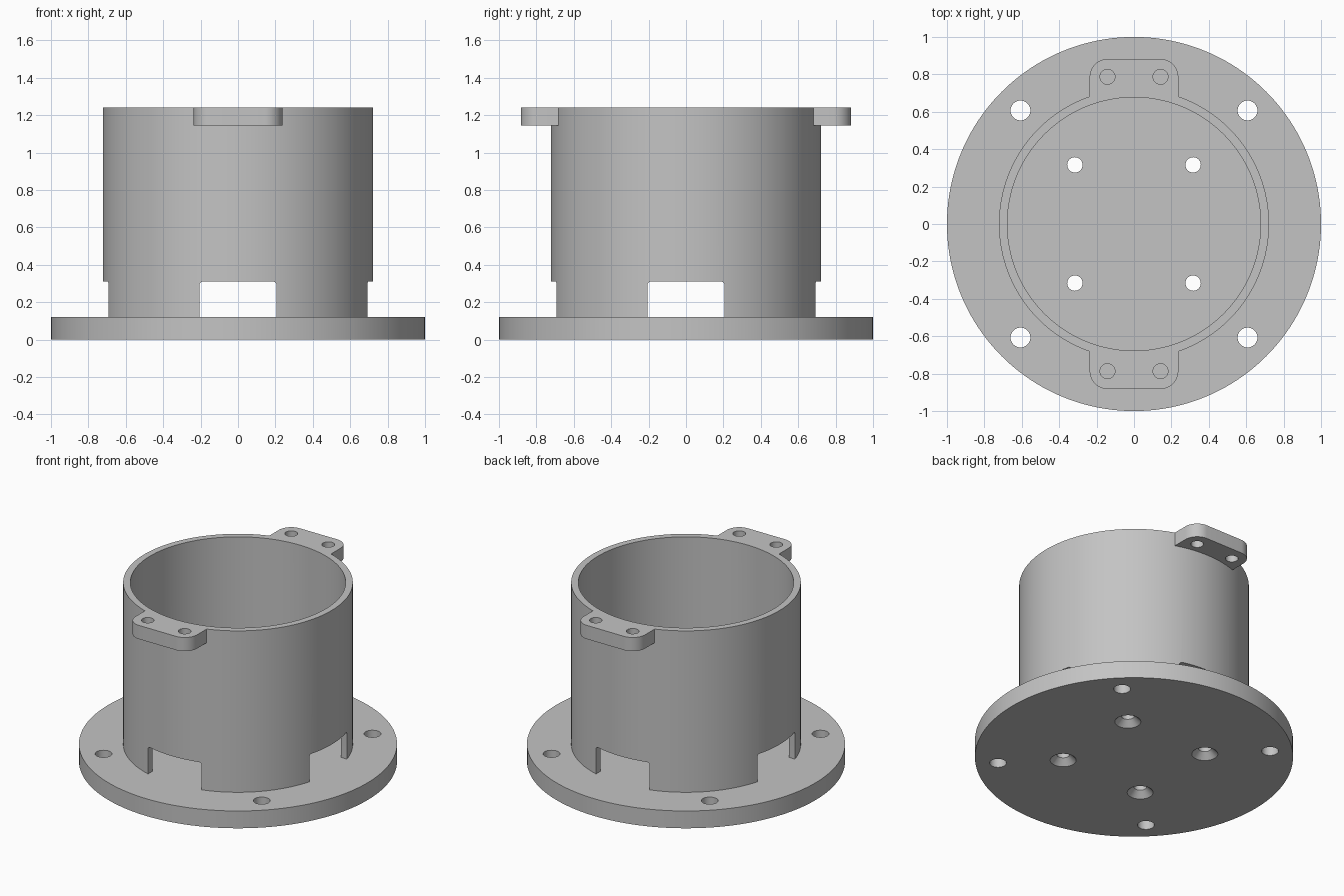
import bpy, bmesh
from math import pi, cos, sin, radians
from mathutils import Matrix

cube = bpy.data.objects.get("Cube")
if cube:
    bpy.data.objects.remove(cube)

PLATE_H, TOP = 0.12, 1.24
OUTER, BORE = 0.722, 0.677

grey = bpy.data.materials.new("plain grey")
grey.use_nodes = True
COLOUR = (0.55, 0.55, 0.55, 1)
grey.diffuse_color = COLOUR
grey.node_tree.nodes["Principled BSDF"].inputs["Base Color"].default_value = COLOUR


def make_object(name, bm):
    bmesh.ops.recalc_face_normals(bm, faces=bm.faces)
    mesh = bpy.data.meshes.new(name)
    bm.to_mesh(mesh)
    bm.free()
    mesh.materials.append(grey)
    obj = bpy.data.objects.new(name, mesh)
    bpy.context.collection.objects.link(obj)
    return obj


def cylinder(name, z0, z1, r, x=0, y=0, r_top=None, sides=32):
    bm = bmesh.new()
    bmesh.ops.create_cone(bm, cap_ends=True, segments=sides, radius1=r,
                          radius2=r if r_top is None else r_top, depth=z1 - z0,
                          matrix=Matrix.Translation((x, y, (z0 + z1) / 2)))
    return make_object(name, bm)


def rounded_tab(name, half, low, high, r, z0, z1, matrix):
    """Slab with two rounded corners on its high edge, extruded z0 to z1."""
    outline = [(-half, low), (half, low)]
    for side, start in ((1, 0), (-1, pi / 2)):
        for i in range(13):
            a = start + i * pi / 24
            outline.append((side * (half - r) + r * cos(a), high - r + r * sin(a)))
    bm = bmesh.new()
    face = bm.faces.new([bm.verts.new((x, y, z0)) for x, y in outline])
    grown = bmesh.ops.extrude_face_region(bm, geom=[face])["geom"]
    verts = [v for v in grown if isinstance(v, bmesh.types.BMVert)]
    bmesh.ops.translate(bm, verts=verts, vec=(0, 0, z1 - z0))
    bm.transform(matrix)
    return make_object(name, bm)


def combine(target, tools, operation):
    """Apply the tools to the target one by one and discard them."""
    for tool in tools:
        tool.hide_render = True
        mod = target.modifiers.new("cut", "BOOLEAN")
        mod.operation, mod.solver, mod.object = operation, "EXACT", tool
    graph = bpy.context.evaluated_depsgraph_get()
    result = bpy.data.meshes.new_from_object(target.evaluated_get(graph))
    target.modifiers.clear()
    target.data = result
    for tool in tools:
        bpy.data.objects.remove(tool)


CORNERS = [(sx, sy) for sx in (-1, 1) for sy in (-1, 1)]

# Round base plate with mounting holes and countersunk screw holes
plate = cylinder("base_plate", 0, PLATE_H, 1.0, sides=160)
cuts = []
for sx, sy in CORNERS:
    cuts.append(cylinder("mount_hole", -0.1, 0.3, 0.053, sx * 0.607, sy * 0.607))
    cuts.append(cylinder("screw_hole", -0.1, 0.3, 0.041, sx * 0.316, sy * 0.316))
    cuts.append(cylinder("countersink", -0.01, 0.041, 0.092, sx * 0.316, sy * 0.316,
                         r_top=0.041))
combine(plate, cuts, "DIFFERENCE")

# Tube wall with a mounting ear at the front and back of the rim
tube = cylinder("tube_with_ears", PLATE_H, TOP, OUTER, sides=160)
ears = [rounded_tab("ear", 0.237, 0.5, 0.882, 0.095, 1.145, TOP, Matrix.Rotation(a, 4, "Z"))
        for a in (0, pi)]
combine(tube, ears, "UNION")

# Bore, ear holes and four slots at the foot of the wall
cuts = [cylinder("bore", 0, 1.5, BORE, sides=160)]
for sx, sy in CORNERS:
    cuts.append(cylinder("ear_hole", 1.0, 1.5, 0.04, sx * 0.142, sy * 0.787))
for turn in (0, pi / 2):
    upright = Matrix.Rotation(turn, 4, "Z") @ Matrix.Rotation(pi / 2, 4, "X")
    cuts.append(rounded_tab("slot", 0.206, 0, 0.31, 0.018, -1, 1, upright))
combine(tube, cuts, "DIFFERENCE")

# Smooth round walls, crisp edges
bpy.ops.object.select_all(action="DESELECT")
for obj in (plate, tube):
    obj.select_set(True)
bpy.context.view_layer.objects.active = tube
bpy.ops.object.shade_smooth_by_angle(angle=radians(30))
